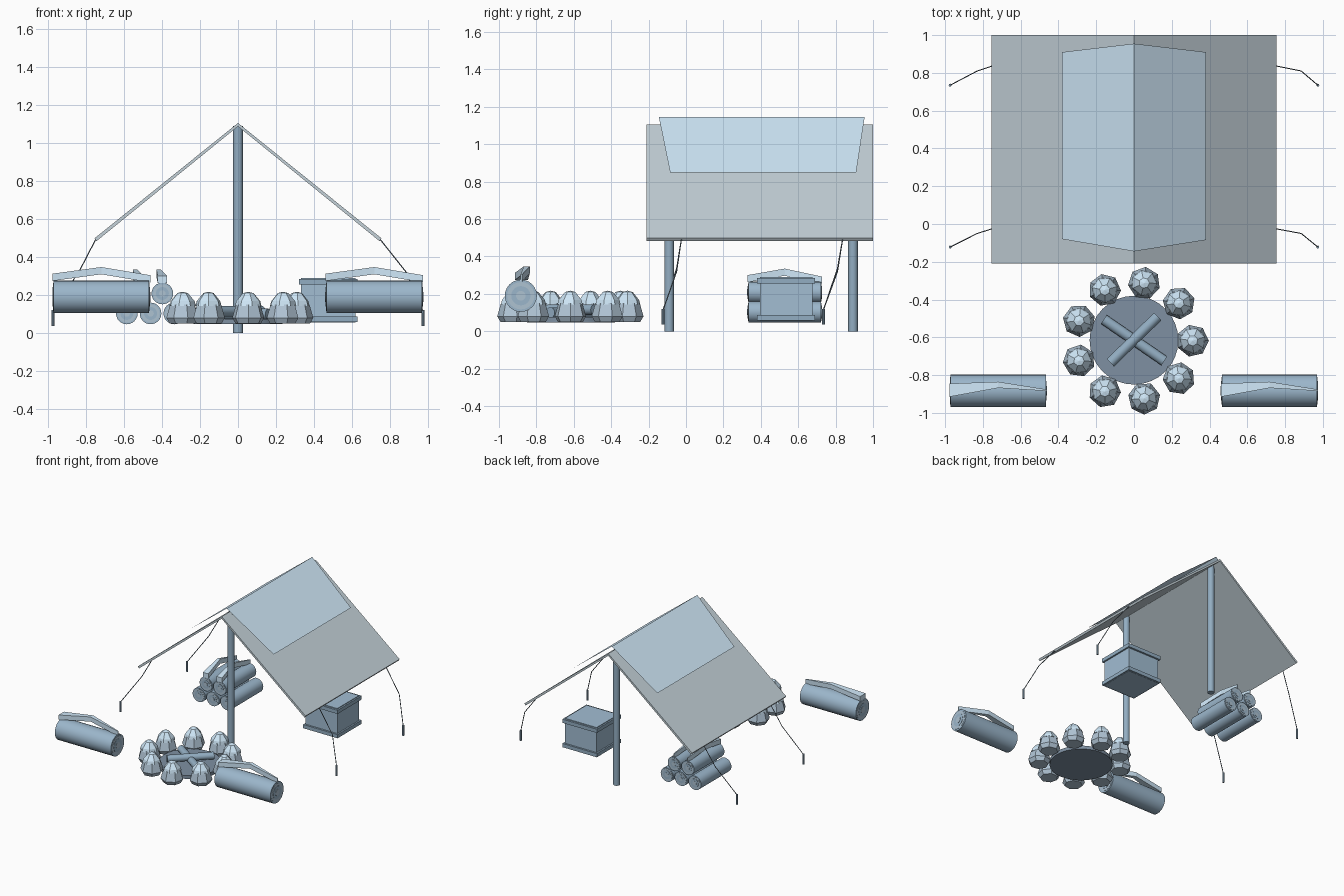
import bpy, math
from mathutils import Vector

if "Cube" in bpy.data.objects:
    bpy.data.objects.remove(bpy.data.objects["Cube"])

def material(name, color):
    m = bpy.data.materials.new(name)
    m.diffuse_color = (*color, 1)
    m.use_nodes = True
    m.node_tree.nodes["Principled BSDF"].inputs["Base Color"].default_value = m.diffuse_color
    return m

SNOW = material("snow", (0.63, 0.81, 0.95))
CANVAS = material("canvas", (0.55, 0.64, 0.69))
WOOD = material("dark_wood", (0.29, 0.42, 0.54))
BARK = material("bark", (0.33, 0.47, 0.60))
CUT = material("cut_wood", (0.42, 0.54, 0.64))
CRATE = material("crate_wood", (0.36, 0.51, 0.65))
STONE = material("stone", (0.44, 0.56, 0.67))
ASH = material("ash", (0.21, 0.28, 0.36))
ROPE = material("rope", (0.16, 0.21, 0.26))

def mesh(name, verts, faces, mat):
    me = bpy.data.meshes.new(name)
    me.from_pydata([tuple(v) for v in verts], [], faces)
    me.update()
    me.materials.append(mat)
    ob = bpy.data.objects.new(name, me)
    bpy.context.collection.objects.link(ob)
    return ob

def rod(name, a, b, r, mat, sides=24):
    a, b = Vector(a), Vector(b)
    bpy.ops.mesh.primitive_cylinder_add(vertices=sides, radius=r, depth=(b - a).length,
                                        location=(a + b) / 2)
    ob = bpy.context.object
    ob.name = name
    ob.rotation_euler = (b - a).to_track_quat('Z', 'Y').to_euler()
    ob.data.materials.append(mat)
    bpy.ops.object.shade_smooth_by_angle(angle=math.radians(40))
    return ob

def box(name, loc, size, mat):
    bpy.ops.mesh.primitive_cube_add(size=1, location=loc)
    ob = bpy.context.object
    ob.name, ob.scale = name, size
    ob.data.materials.append(mat)
    return ob

def log(name, a, b, r):
    # bark cylinder with stepped growth rings on both cut ends
    a, b = Vector(a), Vector(b)
    d = (b - a).normalized()
    rod(name, a, b, r, BARK)
    for k, f, mat in ((1, 0.85, CUT), (2, 0.6, BARK), (3, 0.3, CUT)):
        rod(name + "_end_ring", a - d * 0.002 * k, b + d * 0.002 * k, r * f, mat)

def lathe(name, center, rings, sides, turn, top, mat):
    verts = [(center[0] + r * math.cos(turn + 2 * math.pi * i / sides),
              center[1] + r * math.sin(turn + 2 * math.pi * i / sides), z)
             for r, z in rings for i in range(sides)]
    faces = [(k * sides + i, k * sides + (i + 1) % sides,
              (k + 1) * sides + (i + 1) % sides, (k + 1) * sides + i)
             for k in range(len(rings) - 1) for i in range(sides)]
    faces.append(tuple(reversed(range(sides))))
    n = (len(rings) - 1) * sides
    verts.append((center[0], center[1], top))
    faces += [(n + i, n + (i + 1) % sides, len(verts) - 1) for i in range(sides)]
    return mesh(name, verts, faces, mat)

def snow_strip(name, loc, length, width, turn=0):
    # bent strip: wide at one end, raised in the middle, tapering to a tip
    sections = [(-0.5, -0.035, 0.035, 0.0), (0, 0.012, 0.045, 0.035), (0.5, -0.004, 0.004, -0.008)]
    verts = []
    for t, y0, y1, z in sections:
        verts += [(t * length, y * width, z + h)
                  for y, h in ((y0, 0), (y1, 0), (y1, 0.038), (y0, 0.038))]
    faces = [(3, 2, 1, 0), (8, 9, 10, 11)]
    faces += [(k + i, k + (i + 1) % 4, k + 4 + (i + 1) % 4, k + 4 + i)
              for k in (0, 4) for i in range(4)]
    ob = mesh(name, verts, faces, SNOW)
    ob.location = loc
    ob.rotation_euler.z = turn

# Tent canopy: thin folded sheet
prof = [(-0.755, 0.498), (0, 1.105), (0.755, 0.498), (0.745, 0.483), (0, 1.087), (-0.745, 0.483)]
verts = [(x, y, z) for y in (-0.21, 1.0) for x, z in prof]
faces = [(i, i + 6, (i + 1) % 6 + 6, (i + 1) % 6) for i in range(6)]
faces += [(0, 1, 4, 5), (1, 2, 3, 4), (11, 10, 7, 6), (10, 9, 8, 7)]
mesh("tent_canopy", verts, faces, CANVAS)

# Snow sheet lying over the ridge
mesh("canopy_snow", [(-0.38, -0.08, 0.85), (0, -0.145, 1.145), (0.38, -0.085, 0.85),
                     (-0.38, 0.91, 0.85), (0, 0.955, 1.145), (0.38, 0.91, 0.85)],
     [(0, 1, 4, 3), (1, 2, 5, 4)], SNOW)

# Tent poles
for y in (-0.09, 0.893):
    rod("tent_pole", (0, y, 0), (0, y, 1.09), 0.026, WOOD, 12)

# Guy ropes and stakes
for s in (-1, 1):
    for path in ([(0.75, -0.025, 0.49), (0.83, -0.05, 0.335), (0.973, -0.122, 0.115)],
                 [(0.75, 0.837, 0.49), (0.885, 0.81, 0.32), (0.973, 0.735, 0.115)]):
        pts = [(s * x, y, z) for x, y, z in path]
        if s > 0:
            pts[1] = (0.885, pts[1][1], 0.32)
        else:
            pts[1] = (-0.83, pts[1][1], 0.335)
        for a, b in zip(pts, pts[1:]):
            rod("guy_rope", a, b, 0.003, ROPE, 6)
        x, y, _ = pts[-1]
        rod("tent_stake", (x, y, 0.037), (x, y, 0.12), 0.008, WOOD, 8)

# Seat logs with snow
for x in (-0.719, 0.717):
    log("seat_log", (x - 0.252, -0.883, 0.19), (x + 0.252, -0.883, 0.19), 0.086)
    snow_strip("seat_log_snow", (x, -0.88, 0.274), 0.515, 1)

# Fire pit: ash bed, crossed logs, stone ring
FX, FY = 0, -0.615
rod("ash_bed", (FX, FY, 0.047), (FX, FY, 0.075), 0.235, ASH, 32)
rod("fire_log", (-0.16, FY + 0.11, 0.10), (0.16, FY - 0.11, 0.10), 0.028, WOOD, 16)
rod("fire_log", (-0.125, FY - 0.12, 0.115), (0.125, FY + 0.125, 0.115), 0.028, WOOD, 16)
for k in range(9):
    a = math.radians(40 * k)
    c = (FX + 0.310 * math.cos(a), FY - 0.003 + 0.310 * math.sin(a))
    lathe("fire_stone", c, [(0.068, 0.049), (0.086, 0.08), (0.066, 0.15)], 7, a * 1.7, 0.17, STONE)
    lathe("stone_snow", c, [(0.070, 0.143), (0.063, 0.168), (0.028, 0.21)], 7, a * 1.7 + 0.3,
          0.217, SNOW)

# Stacked firewood with snow on the top row
for x, z in ((-0.585, 0.103), (-0.46, 0.103), (-0.335, 0.103), (-0.522, 0.208), (-0.398, 0.208)):
    log("firewood", (x, 0.333, z), (x, 0.722, z), 0.057)
    if z > 0.2:
        snow_strip("firewood_snow", (x, 0.528, 0.262), 0.40, 0.7, math.pi / 2)

# Storage crate with rims
box("crate", (0.475, 0.535, 0.173), (0.285, 0.28, 0.235), CRATE)
for z in (0.072, 0.27):
    box("crate_rim", (0.475, 0.535, z), (0.31, 0.31, 0.03), WOOD)
